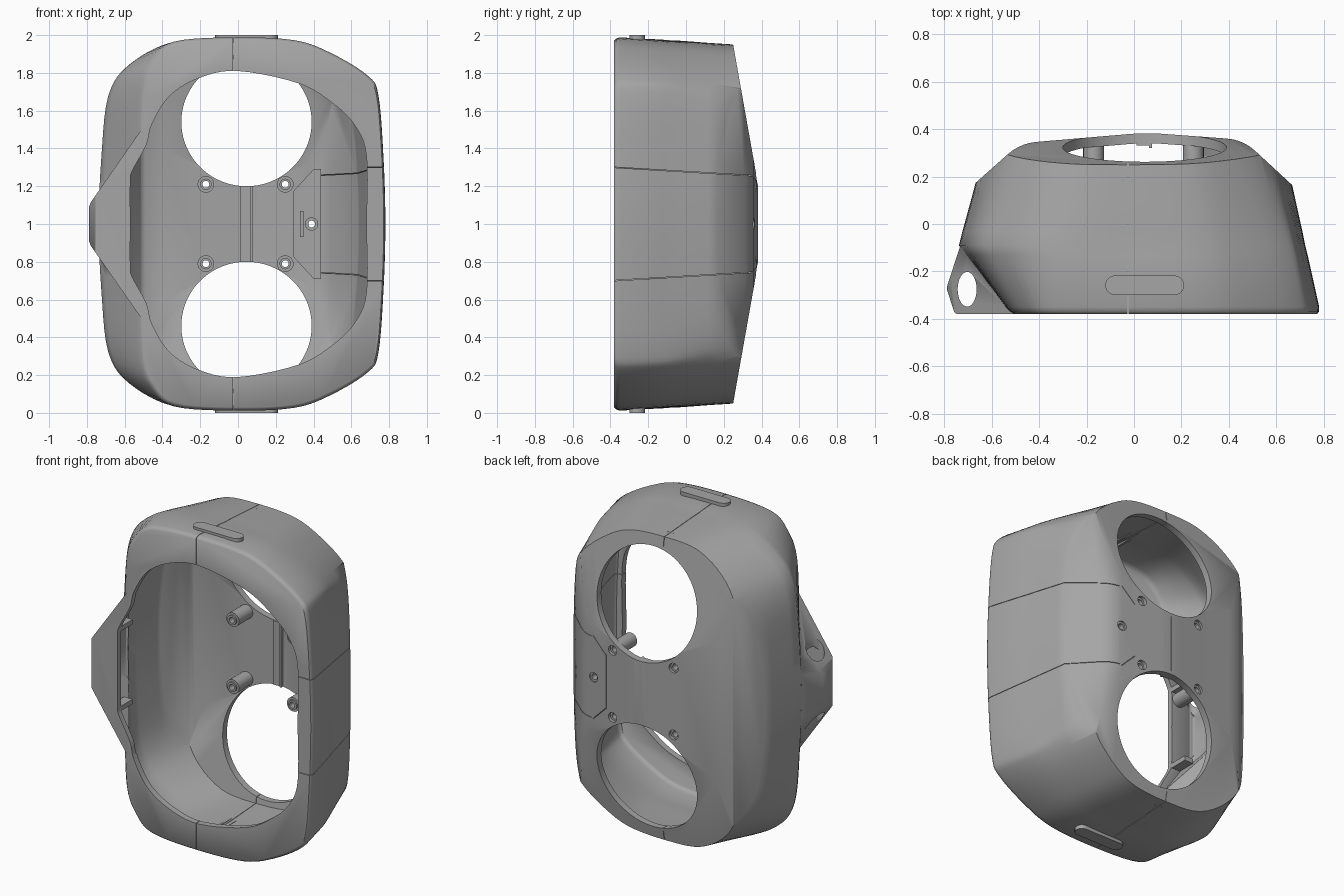
import bpy, bmesh, math
from mathutils import Vector, Matrix

if "Cube" in bpy.data.objects:
    bpy.data.objects.remove(bpy.data.objects["Cube"])

AX = {'x': lambda u, v, w: (w, u, v), 'y': lambda u, v, w: (u, w, v), 'z': lambda u, v, w: (u, v, w)}


def finish(name, bm):
    bmesh.ops.recalc_face_normals(bm, faces=bm.faces)
    me = bpy.data.meshes.new(name)
    bm.to_mesh(me)
    bm.free()
    ob = bpy.data.objects.new(name, me)
    bpy.context.collection.objects.link(ob)
    return ob


def loft(name, rings, closed=False):
    bm = bmesh.new()
    vs = [[bm.verts.new(p) for p in r] for r in rings]
    n = len(vs[0])
    pairs = list(zip(vs, vs[1:])) + ([(vs[-1], vs[0])] if closed else [])
    for a, b in pairs:
        for i in range(n):
            bm.faces.new((a[i], a[(i + 1) % n], b[(i + 1) % n], b[i]))
    if not closed:
        bm.faces.new(vs[0])
        bm.faces.new(vs[-1])
    return finish(name, bm)


def prism(name, pts, axis, a, b):
    return loft(name, [[AX[axis](p[0], p[1], w) for p in pts] for w in (a, b)])


def ellipse(cx, cy, rx, ry, n=32):
    return [(cx + rx * math.cos(i * math.tau / n), cy + ry * math.sin(i * math.tau / n)) for i in range(n)]


def tube(name, x, z, y0, y1, ro, ri):
    rings = [(ro, y0), (ro, y1), (ri, y1), (ri, y0)]
    return loft(name, [[AX['y'](p[0], p[1], y) for p in ellipse(x, z, r, r, 24)] for r, y in rings], True)


def box(name, c, s, rot=(0, 'X')):
    bm = bmesh.new()
    m = Matrix.Translation(c) @ Matrix.Rotation(rot[0], 4, rot[1]) @ Matrix.Diagonal((*s, 1))
    bmesh.ops.create_cube(bm, size=1, matrix=m)
    return finish(name, bm)


def boolean(ob, others, op='DIFFERENCE'):
    bpy.context.view_layer.objects.active = ob
    for o in others:
        m = ob.modifiers.new('b', 'BOOLEAN')
        m.operation, m.object, m.solver = op, o, 'EXACT'
        bpy.ops.object.modifier_apply(modifier=m.name)
        bpy.data.objects.remove(o)
    return ob


def mirrored(half):
    return half + [(x, -z) for x, z in reversed(half[1:-1])]


def spline(pts, k=5):
    P, out = [Vector(p) for p in pts], []
    for i in range(len(P)):
        a, b, c, d = (P[(i + j) % len(P)] for j in (-1, 0, 1, 2))
        for s in range(k):
            t = s / k
            out.append(.5 * (2 * b + (c - a) * t + (2 * a - 5 * b + 4 * c - d) * t**2 + (3 * b - a - 3 * c + d) * t**3))
    return out


def offset(pts, d):
    P, out = [Vector(p) for p in pts], []
    for i, b in enumerate(P):
        e1, e2 = (b - P[i - 1]).normalized(), (P[(i + 1) % len(P)] - b).normalized()
        n1, n2 = Vector((-e1.y, e1.x)), Vector((-e2.y, e2.x))
        out.append(b + (n1 + n2) * d / (1 + n1.dot(n2)))
    return out


def rounded(pts, r, k=5):
    out = []
    for i, b in enumerate(pts):
        a, c = pts[i - 1], pts[(i + 1) % len(pts)]
        p, q = b + (a - b).normalized() * r, b + (c - b).normalized() * r
        out += [p * (1 - t)**2 + b * 2 * t * (1 - t) + q * t * t for t in (j / k for j in range(k + 1))]
    return out


# outlines at the front, middle and back of the shell (upper halves, mirrored about mid height)
RIGHT = [(.787, 0), (.777, .35), (.75, .68), (.695, .785), (.5, .905), (.3, .975), (-.03, .99)]
FRONT = spline(mirrored(RIGHT + [(-.34, .965), (-.45, .87), (-.505, .73), (-.517, .4), (-.517, 0)]))
MID = spline(mirrored(RIGHT + [(-.38, .98), (-.63, .86), (-.75, .69), (-.79, .35), (-.805, 0)]))
BACK = spline(mirrored([(.787, 0), (.777, .32), (.735, .6), (.65, .755), (.46, .89), (.26, .97), (-.03, .99),
                        (-.33, .965), (-.58, .83), (-.72, .63), (-.775, .33), (-.785, 0)]))
# front opening, top-view plan, side view, side bump
OPENING = spline(mirrored([(.68, 0), (.68, .36), (.62, .52), (.5, .64), (.32, .745), (0, .81), (-.2, .775),
                           (-.36, .68), (-.455, .53), (-.485, .42), (-.56, .28), (-.57, .22), (-.57, 0)]))
PLAN = [(-1, -.6), (.95, -.6), (.95, -.098), (.46, .355), (.05, .385), (-.48, .34), (-1, -.122)]
SIDE = [(-.6, -.1), (.223, -.1), (.383, .8), (.387, 1), (.383, 1.2), (.223, 2.1), (-.6, 2.1)]
BUMP_FRONT = [(-.4, .34), (-.4, 1.66), (-.79, 1.1), (-.79, .9)]
BUMP_PLAN = [(-.4, -.379), (-.4, -.07), (-.725, -.07), (-.79, -.27), (-.755, -.379)]


def outline_at(y):
    a, b, t = (FRONT, MID, (y + .38) / .29) if y < -.09 else (MID, BACK, (y + .09) / .36)
    return [p.lerp(q, t) for p, q in zip(a, b)]


def hull(name, t, y0):
    rings = []
    for y, e in ((y0, .02), (y0 + .01, .008), (y0 + .03, 0), (-.13, 0), (-.09, .002), (-.03, 0), (.12, 0), (.42, 0)):
        kx = (1 - .155 * (y + .38) / .55) * (1 - t / .79 - e)
        kz = (1 - .04 * (y + .38) / .63) * (1 - t / .99 - e)
        rings.append([(p.x * kx, y, 1 + p.y * kz) for p in outline_at(y)])
    body = loft(name, rings)
    boolean(body, [prism('plan_cut', rounded(offset(PLAN, t), .07), 'z', -.2, 2.2),
                   prism('side_cut', rounded(offset(SIDE, t), .03), 'x', -1.2, 1.2)], 'INTERSECT')
    bump = prism('bump', rounded(offset(BUMP_FRONT, t * .8), .03), 'y', -.6, .2)
    boolean(bump, [prism('bump_plan', rounded(offset(BUMP_PLAN, t * .8), .012), 'z', 0, 2)], 'INTERSECT')
    return boolean(body, [bump], 'UNION')


# hollow shell with front lip
shell = hull('housing_shell', 0, -.38)
boolean(shell, [hull('cavity', .042, -.34),
                prism('opening', [(p.x, p.y + 1) for p in OPENING], 'y', -.5, -.3)])

# two round windows in the back, oval slots in the side bump
boolean(shell, [prism('window', ellipse(.045, 1 + s * .54, .345, .34, 72), 'y', .12, .6) for s in (1, -1)])
boolean(shell, [prism('slot', ellipse(-.703, -.275, .04, .073), 'z', .6, 1.4)])

# screw holes in the back
SCREWS = [(x, 1 + s * .21) for x in (-.17, .25) for s in (1, -1)]
for x, z in SCREWS + [(.39, 1)]:
    boolean(shell, [prism('sink', ellipse(x, z, .03, .03, 24), 'y', .35, .6),
                    prism('bore', ellipse(x, z, .018, .018, 24), 'y', .2, .6)])

# panel seams
seams = [box('seam', (.045, .36, 1), (.003, .2, .36)), box('seam', (.297, .38, 1), (.003, .1, .34))]
for s in (1, -1):
    seams.append(box('seam', (-.025, -.08, 1 + s * .88), (.003, .68, .36)))
    seams.append(box('seam', (.65, 0, 1 + s * .277), (.49, .9, .003), (-s * .06, 'X')))
    seams.append(box('seam', (.347, .38, 1 + s * .215), (.13, .1, .003), (-s * math.pi / 4, 'Y')))
boolean(shell, seams)

# side panel tab inside the back
tab = prism('panel_tab', [(.44, .71), (.44, 1.29), (.40, 1.29), (.29, 1.17), (.29, .83), (.40, .71)], 'y', .285, .325)
boolean(tab, [prism('bore', ellipse(.39, 1, .018, .018, 24), 'y', .2, .6)])
parts = [shell, tab, tube('panel_screw_boss', .39, 1, .25, .29, .035, .018),
         box('panel_bar', (.338, .28, 1), (.02, .03, .14)),
         box('centre_rib', (.043, .34, 1), (.064, .02, .4)),
         box('centre_rib_edge', (.07, .335, 1), (.012, .03, .4))]

# screw posts
parts += [tube('screw_post', x, z, .19, .345, .044, .018) for x, z in SCREWS]
parts += [tube('screw_post_tip', x, z, .18, .2, .03, .018) for x, z in SCREWS]

# top and bottom pill pads, seam ribs, bump clips
pill = [(.045 + sx * .125 + .041 * math.cos(a), -.258 + .041 * math.sin(a))
        for sx, st in ((1, -90), (-1, 90)) for a in (math.radians(st + 15 * i) for i in range(13))]
for s in (1, -1):
    parts.append(prism('pill_pad', pill, 'z', 1 + s * .96, 1 + s))
    parts += [box('seam_rib', (-.025 + d, -.06, 1 + s * .94), (.014, .5, .03)) for d in (-.02, .02)]
    parts.append(box('bump_clip', (-.60, -.29, 1 + s * .25), (.06, .12, .03)))

# dark grey plastic, smooth shading
grey = bpy.data.materials.new('dark_grey_plastic')
grey.diffuse_color = (.38, .38, .38, 1)
grey.use_nodes = True
grey.node_tree.nodes["Principled BSDF"].inputs["Base Color"].default_value = grey.diffuse_color
bpy.ops.object.select_all(action='DESELECT')
for p in parts:
    p.data.materials.clear()
    p.data.materials.append(grey)
    p.select_set(True)
bpy.context.view_layer.objects.active = shell
bpy.ops.object.shade_smooth_by_angle(angle=math.radians(45))
